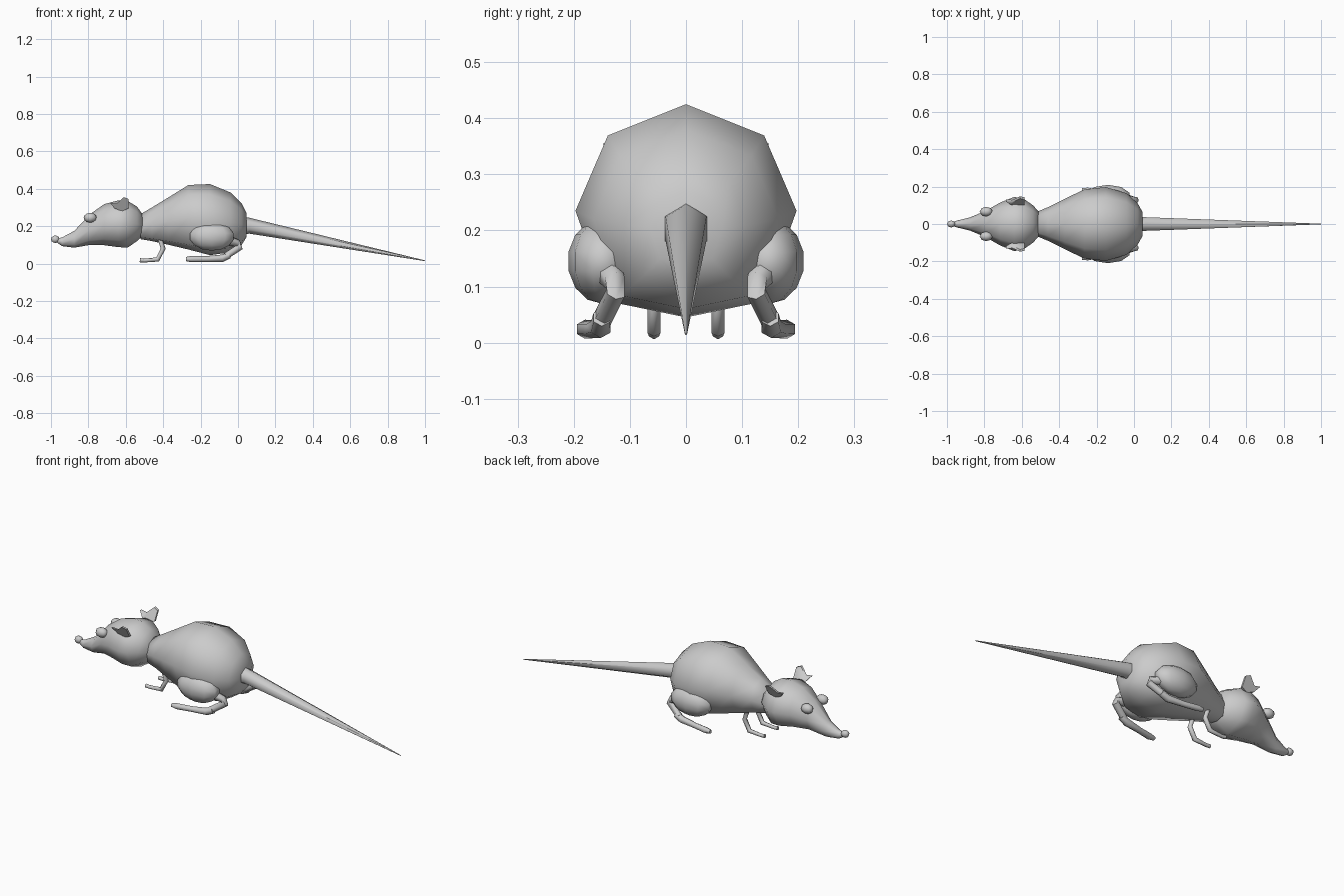
import bpy, bmesh
from math import sin, cos, pi, radians
from mathutils import Vector, Matrix

cube = bpy.data.objects.get("Cube")
if cube:
    bpy.data.objects.remove(cube)

grey = bpy.data.materials.new("soft_grey")
grey.use_nodes = True
colour = (0.6, 0.6, 0.6, 1)
grey.diffuse_color = colour
grey.node_tree.nodes["Principled BSDF"].inputs["Base Color"].default_value = colour


def finish(name, bm, angle=62):
    bmesh.ops.recalc_face_normals(bm, faces=bm.faces)
    mesh = bpy.data.meshes.new(name)
    bm.to_mesh(mesh)
    bm.free()
    mesh.materials.append(grey)
    obj = bpy.data.objects.new(name, mesh)
    bpy.context.collection.objects.link(obj)
    bpy.ops.object.select_all(action="DESELECT")
    obj.select_set(True)
    bpy.context.view_layer.objects.active = obj
    bpy.ops.object.shade_smooth_by_angle(angle=radians(angle))
    return obj


def loft(name, rings):
    """Skin a list of equal rings of points and cap both ends."""
    bm = bmesh.new()
    loops = [[bm.verts.new(p) for p in ring] for ring in rings]
    n = len(loops[0])
    for a, b in zip(loops, loops[1:]):
        for i in range(n):
            j = (i + 1) % n
            bm.faces.new((a[i], a[j], b[j], b[i]))
    bm.faces.new(loops[0])
    bm.faces.new(loops[-1])
    return finish(name, bm)


def sections(rows, sides=8, belly=1.0):
    """Upright rings from rows of x, top, bottom and half width."""
    rings = []
    for x, top, bottom, width in rows:
        ring = []
        for i in range(sides):
            a = 2 * pi * i / sides
            rise = cos(a)
            if -0.9 < rise < -0.1:
                rise *= belly
            ring.append((x, width * sin(a), (top + bottom) / 2 + rise * (top - bottom) / 2))
        rings.append(ring)
    return rings


def tube(name, path, sides=6):
    """Limb along points of x, y, z and radius."""
    pts = [Vector(p[:3]) for p in path]
    rings = []
    for i, p in enumerate(pts):
        along = (pts[min(i + 1, len(pts) - 1)] - pts[max(i - 1, 0)]).normalized()
        u = along.cross(Vector((0, 1, 0))).normalized()
        v = along.cross(u)
        r = path[i][3]
        rings.append([p + r * (u * cos(2 * pi * k / sides) + v * sin(2 * pi * k / sides))
                      for k in range(sides)])
    return loft(name, rings)


def ball(name, centre, radii, segments=10, rings=7):
    bm = bmesh.new()
    bmesh.ops.create_uvsphere(bm, u_segments=segments, v_segments=rings, radius=1,
                              matrix=Matrix.Translation(centre) @ Matrix.Diagonal((*radii, 1)))
    return finish(name, bm)


# Body, head, nose and tail
loft("body", sections([
    (-0.52, 0.265, 0.13, 0.065), (-0.46, 0.30, 0.12, 0.09), (-0.37, 0.355, 0.10, 0.135),
    (-0.265, 0.42, 0.075, 0.185), (-0.15, 0.425, 0.045, 0.197), (-0.04, 0.38, 0.06, 0.165),
    (0.02, 0.32, 0.10, 0.11), (0.045, 0.27, 0.14, 0.065)], belly=1.2))
loft("head", sections([
    (-0.965, 0.135, 0.11, 0.012), (-0.94, 0.14, 0.093, 0.02), (-0.875, 0.175, 0.085, 0.036),
    (-0.79, 0.265, 0.10, 0.072), (-0.715, 0.318, 0.098, 0.115), (-0.64, 0.338, 0.088, 0.145),
    (-0.59, 0.335, 0.085, 0.135), (-0.54, 0.305, 0.12, 0.10), (-0.508, 0.26, 0.15, 0.065)]))
ball("nose", (-0.977, 0, 0.13), (0.023, 0.019, 0.02), 8, 6)
loft("tail", sections([(0.02, 0.252, 0.155, 0.044), (0.06, 0.245, 0.16, 0.042),
                       (1.0, 0.017, 0.013, 0.002)], sides=6))

# Paired parts
for side, label in ((1, "left"), (-1, "right")):
    ball(label + "_eye", (-0.79, side * 0.066, 0.245), (0.035, 0.026, 0.026), 8, 6)
    ball(label + "_thigh", (-0.14, side * 0.148, 0.145), (0.125, 0.063, 0.076))

    # Ear: thin plate leaning outward
    outline = [(-0.685, 0.325), (-0.65, 0.32), (-0.61, 0.355), (-0.585, 0.345),
               (-0.585, 0.295), (-0.62, 0.28), (-0.66, 0.295)]
    loft(label + "_ear", [
        [(x, side * (0.095 + 0.55 * (z - 0.28) + t), z) for x, z in outline]
        for t in (0, 0.012)])

    # Hind leg folded back to the heel, foot pointing forward
    tube(label + "_hind_leg", [
        (-0.08, side * 0.14, 0.13, 0.028), (0.0, side * 0.127, 0.108, 0.02),
        (0.012, side * 0.125, 0.09, 0.018), (-0.065, side * 0.15, 0.04, 0.018)])
    tube(label + "_hind_foot", [
        (-0.045, side * 0.15, 0.045, 0.017), (-0.085, side * 0.152, 0.028, 0.02),
        (-0.17, side * 0.165, 0.024, 0.016), (-0.25, side * 0.18, 0.024, 0.017),
        (-0.278, side * 0.182, 0.024, 0.011)])

    # Front leg
    tube(label + "_front_leg", [
        (-0.42, side * 0.057, 0.14, 0.013), (-0.40, side * 0.057, 0.08, 0.013),
        (-0.43, side * 0.057, 0.022, 0.013), (-0.50, side * 0.057, 0.016, 0.010),
        (-0.525, side * 0.057, 0.018, 0.011)])
